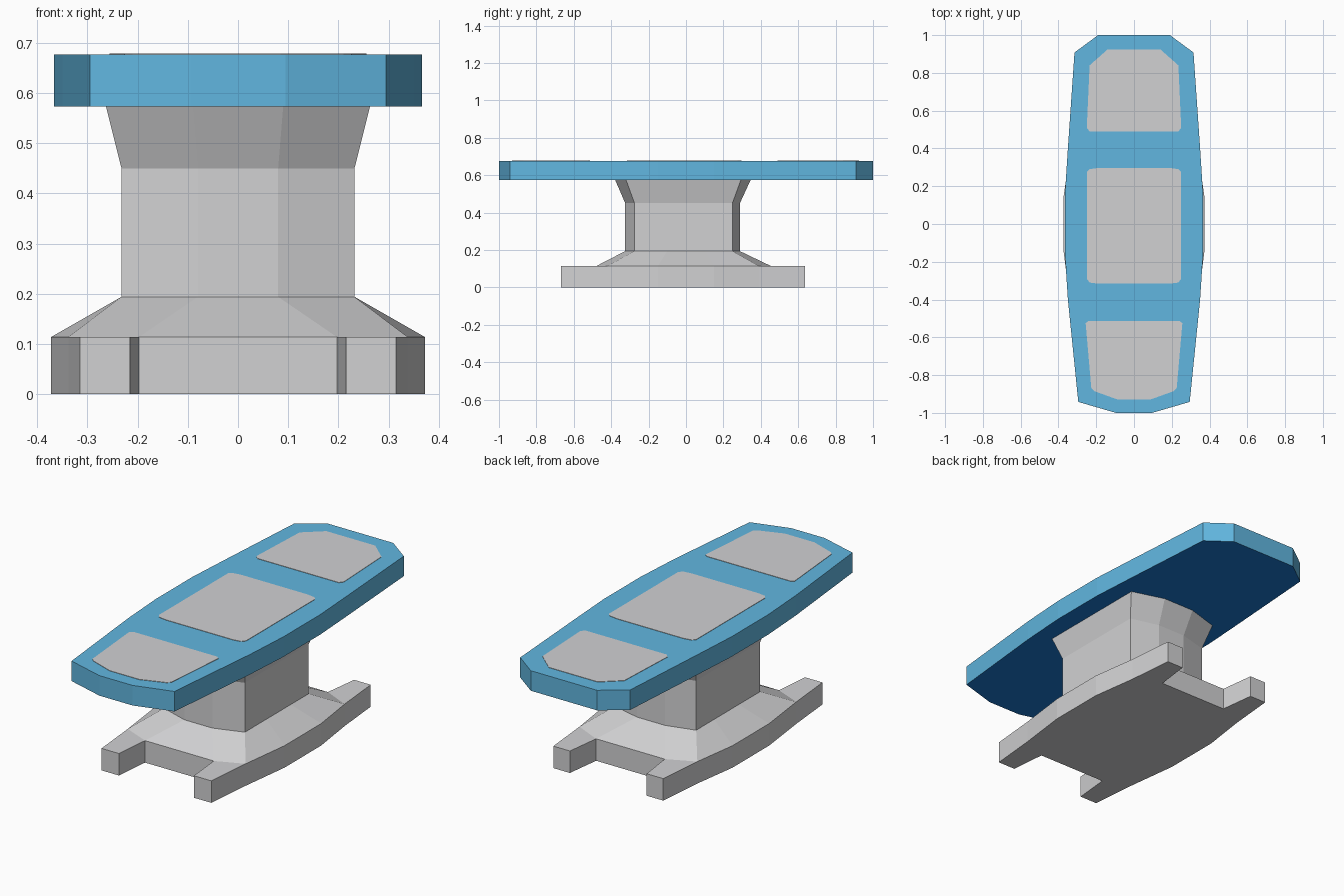
import bpy
import bmesh

if "Cube" in bpy.data.objects:
    bpy.data.objects.remove(bpy.data.objects["Cube"])


def material(name, rgb):
    m = bpy.data.materials.new(name)
    m.diffuse_color = (*rgb, 1)
    m.use_nodes = True
    m.node_tree.nodes["Principled BSDF"].inputs["Base Color"].default_value = m.diffuse_color
    return m


GREY = material("light grey", (0.64, 0.64, 0.65))
BLUE = material("sky blue", (0.12, 0.47, 0.745))
DEEP = material("deep blue", (0.01, 0.19, 0.64))


def mirrored(half):
    """Close a right-hand outline (front to back) by mirroring it in x."""
    return half + [(-x, y) for x, y in reversed(half)]


def loft(name, sections, mats, caps=True):
    """Join (z, half outline) sections into a flat-faced solid."""
    bm = bmesh.new()
    rings = [[bm.verts.new((x, y, z)) for x, y in mirrored(half)]
             for z, half in sections]
    for low, high in zip(rings, rings[1:]):
        n = len(low)
        for i in range(n):
            j = (i + 1) % n
            bm.faces.new((low[i], low[j], high[j], high[i]))
    if caps:
        bm.faces.new(rings[0][::-1])
        bm.faces.new(rings[-1])
    bm.normal_update()
    mesh = bpy.data.meshes.new(name)
    bm.to_mesh(mesh)
    bm.free()
    for m in mats:
        mesh.materials.append(m)
    obj = bpy.data.objects.new(name, mesh)
    bpy.context.collection.objects.link(obj)
    return obj


# Base plate with a notch at each end
base = [(0.197, -0.48), (0.215, -0.668), (0.315, -0.668), (0.338, -0.42),
        (0.372, -0.15), (0.372, 0.15), (0.338, 0.39), (0.315, 0.637),
        (0.22, 0.637), (0.197, 0.455)]
loft("base_plate", [(0, base), (0.114, base)], [GREY])

# Pedestal: sloped foot, straight column, flared head
foot = [(0.197, -0.48), (0.338, -0.42), (0.372, -0.15),
        (0.372, 0.15), (0.338, 0.39), (0.197, 0.455)]
column = [(0.08, -0.325), (0.232, -0.275), (0.232, -0.1),
          (0.232, 0.1), (0.232, 0.248), (0.08, 0.288)]
head = [(0.09, -0.378), (0.263, -0.32), (0.263, -0.11),
        (0.263, 0.11), (0.263, 0.293), (0.09, 0.345)]
loft("pedestal", [(0.114, foot), (0.194, column), (0.45, column),
                  (0.573, head)], [GREY], caps=False)

# Long top slab with a deeper coloured underside
slab = [(0.095, -1), (0.295, -0.942), (0.35, -0.4), (0.366, -0.15),
        (0.366, 0.15), (0.35, 0.4), (0.315, 0.908), (0.19, 1)]
top = loft("top_slab", [(0.573, slab), (0.677, slab)], [BLUE, DEEP])
for p in top.data.polygons:
    p.material_index = 1 if p.normal.z < -0.5 else 0

# Grey panels on the top
panels = {
    "front_panel": [(0.24, -0.513), (0.256, -0.525), (0.226, -0.87),
                    (0.21, -0.885), (0.085, -0.93)][::-1],
    "middle_panel": [(0.19, -0.316), (0.235, -0.31), (0.25, -0.29),
                     (0.25, 0.275), (0.235, 0.29), (0.19, 0.297)],
    "back_panel": [(0.235, 0.49), (0.25, 0.51), (0.235, 0.84),
                   (0.14, 0.924)],
}
for name, outline in panels.items():
    loft(name, [(0.6765, outline), (0.679, outline)], [GREY])
